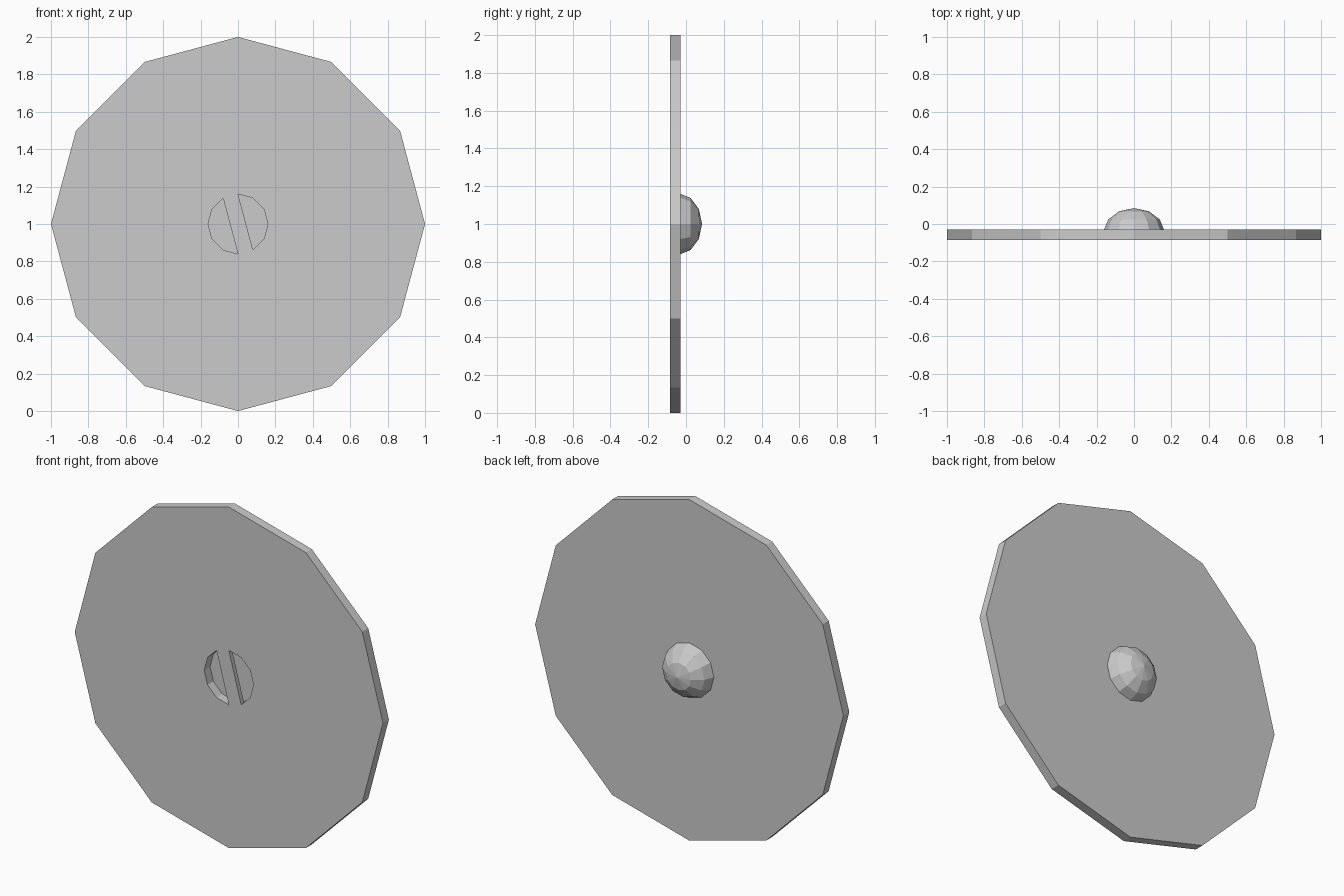
import bpy, bmesh, math

if "Cube" in bpy.data.objects:
    bpy.data.objects.remove(bpy.data.objects["Cube"])

SIDES = 12
FRONT, BACK = -0.085, -0.03
HOLE = 0.16


def finish(name, bm):
    bmesh.ops.remove_doubles(bm, verts=bm.verts, dist=1e-5)
    bmesh.ops.recalc_face_normals(bm, faces=bm.faces)
    mesh = bpy.data.meshes.new(name)
    bm.to_mesh(mesh)
    bm.free()
    obj = bpy.data.objects.new(name, mesh)
    bpy.context.collection.objects.link(obj)
    return obj


def rim_point(i, r, y):
    a = 2 * math.pi * i / SIDES
    return (r * math.sin(a), y, 1 + r * math.cos(a))


def lathe(name, profile, closed=False):
    """Turn (radius, y) points around the y axis through z = 1."""
    bm = bmesh.new()
    rings = []
    for r, y in profile:
        if r == 0:
            rings.append([bm.verts.new((0, y, 1))] * SIDES)
        else:
            rings.append([bm.verts.new(rim_point(i, r, y)) for i in range(SIDES)])
    pairs = list(zip(rings, rings[1:]))
    if closed:
        pairs.append((rings[-1], rings[0]))
    for a, b in pairs:
        for i in range(SIDES):
            j = (i + 1) % SIDES
            bm.faces.new(list(dict.fromkeys((a[i], a[j], b[j], b[i]))))
    return finish(name, bm)


# flat round plate with a central hand hole
lathe("plate", [(1, FRONT), (1, BACK), (HOLE, BACK), (HOLE, FRONT)], closed=True)

# domed boss on the back, whose flat base closes the hole
lathe("boss", [(0, BACK), (HOLE, BACK), (0.138, 0.024), (0.08, 0.068), (0, 0.085)])

# slanted grip bar spanning the hole, flush with the front
bm = bmesh.new()
face = bm.faces.new([bm.verts.new(rim_point(i, HOLE, FRONT)) for i in (-1, 0, 5, 6)])
out = bmesh.ops.extrude_face_region(bm, geom=[face], use_keep_orig=True)
bmesh.ops.translate(bm, vec=(0, 0.027, 0),
                    verts=[v for v in out["geom"] if isinstance(v, bmesh.types.BMVert)])
finish("grip_bar", bm)
